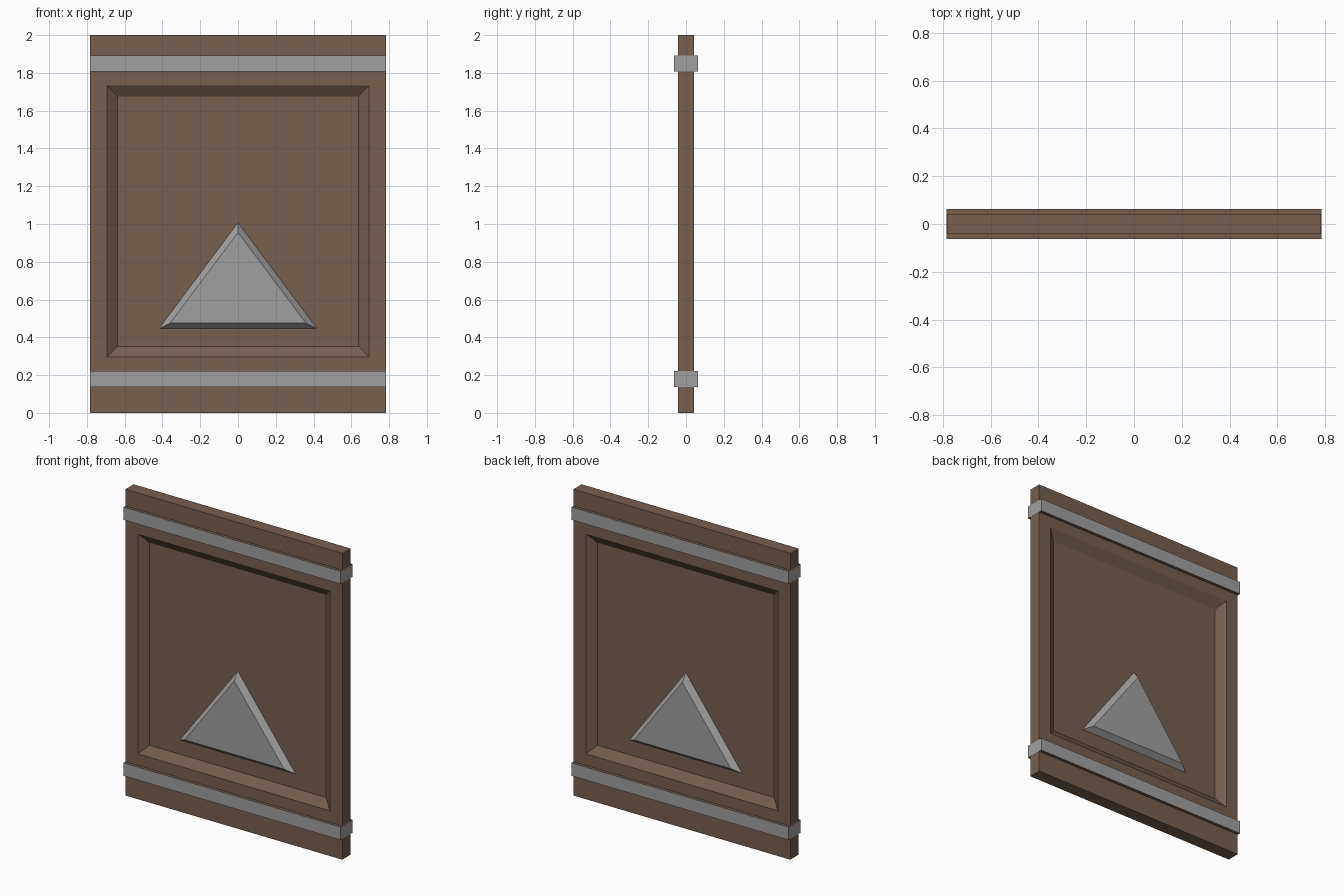
import bpy, bmesh

if "Cube" in bpy.data.objects:
    bpy.data.objects.remove(bpy.data.objects["Cube"])

W, HT = 0.783, 0.042      # half width and half thickness of the board
BAND = 0.0625             # half thickness of the metal straps


def material(name, rgb):
    m = bpy.data.materials.new(name)
    m.diffuse_color = (*rgb, 1)
    m.use_nodes = True
    m.node_tree.nodes["Principled BSDF"].inputs["Base Color"].default_value = m.diffuse_color
    return m


wood = material("wood", (0.18, 0.115, 0.08))
metal = material("metal", (0.35, 0.35, 0.35))


def rect(hw, z0, z1, y):
    return [(-hw, y, z0), (hw, y, z0), (hw, y, z1), (-hw, y, z1)]


def tri(hw, z0, z1, y):
    return [(-hw, y, z0), (hw, y, z0), (0, y, z1)]


def loft(name, rings, mats, caps_wood=False):
    """Closed solid skinned through a series of outlines."""
    bm = bmesh.new()
    loops = [[bm.verts.new(p) for p in r] for r in rings]
    n = len(loops[0])
    for a, b in zip(loops, loops[1:]):
        for i in range(n):
            j = (i + 1) % n
            bm.faces.new((a[i], a[j], b[j], b[i]))
    bm.faces.new(loops[0])
    bm.faces.new(loops[-1])
    bmesh.ops.recalc_face_normals(bm, faces=bm.faces)
    if caps_wood:
        for f in bm.faces:
            f.material_index = int(abs(f.normal.z) > 0.9)
    me = bpy.data.meshes.new(name)
    bm.to_mesh(me)
    bm.free()
    for m in mats:
        me.materials.append(m)
    ob = bpy.data.objects.new(name, me)
    bpy.context.collection.objects.link(ob)
    return ob


# Board with a bevelled recess on both sides
half = [(0.638, 0.352, 1.675, 0.002), (0.693, 0.296, 1.733, HT), (W, 0, 2, HT)]
rings = [rect(a, b, c, -y) for a, b, c, y in half]
rings += [rect(a, b, c, y) for a, b, c, y in reversed(half)]
loft("door_board", rings, [wood])

# Metal straps wrapping the board, with wooden top and bottom edges
for name, z0, z1 in (("lower_strap", 0.137, 0.221), ("upper_strap", 1.808, 1.891)):
    loft(name, [rect(W + 0.001, z0, z1, y) for y in (-BAND, BAND)],
         [metal, wood], caps_wood=True)

# Bevelled triangular plates in each recess
loft("front_triangle", [tri(0.422, 0.444, 1.01, 0),
                        tri(0.36, 0.475, 0.955, -0.037)], [metal])
loft("back_triangle", [tri(0.411, 0.446, 1.0, 0),
                       tri(0.35, 0.476, 0.946, 0.037)], [metal])
